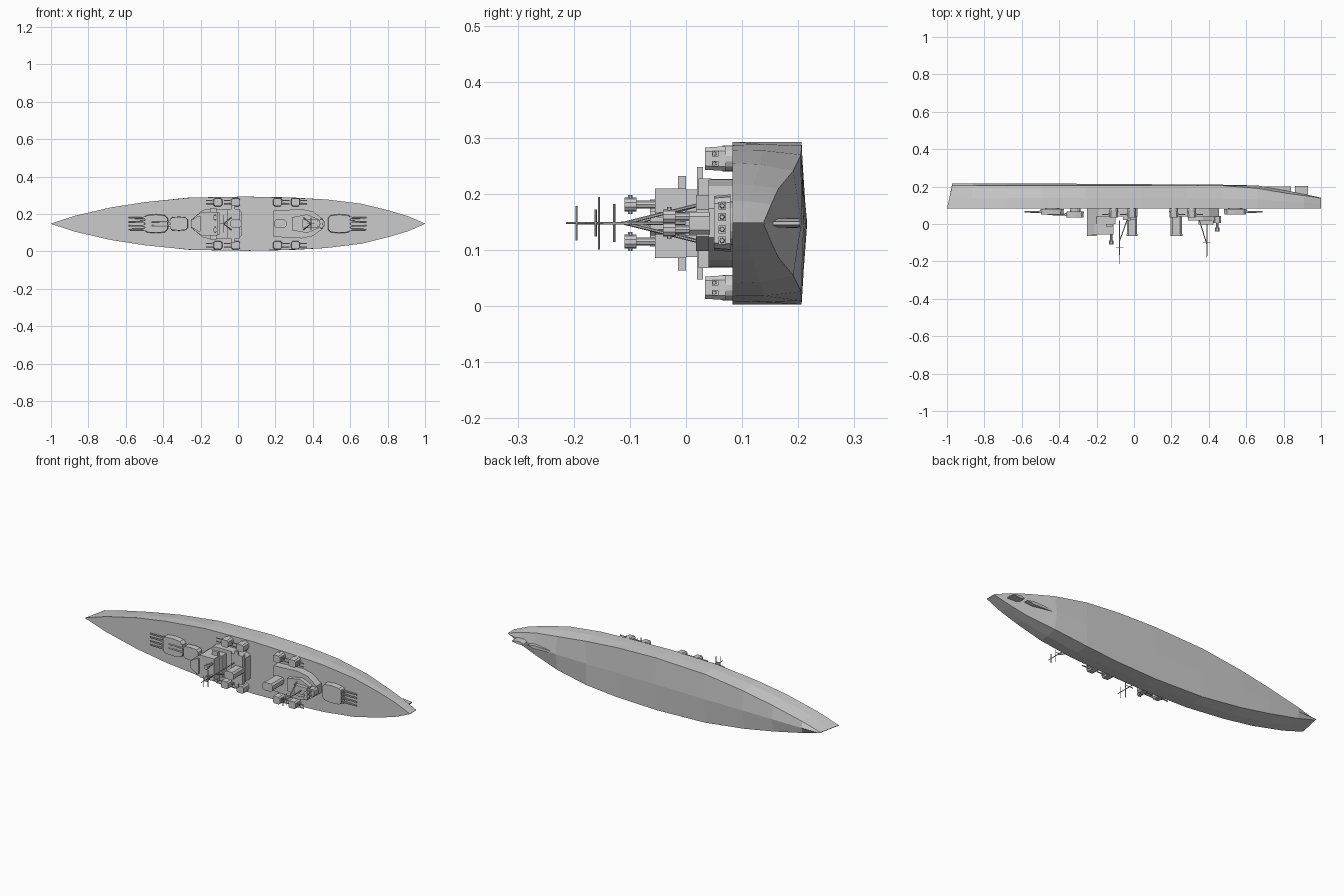
import bpy, bmesh, math
from mathutils import Vector

if "Cube" in bpy.data.objects:
    bpy.data.objects.remove(bpy.data.objects["Cube"])

CZ = 0.148  # ship centreline; deck faces -y, keel faces +y


def finish(name, bm):
    bmesh.ops.recalc_face_normals(bm, faces=bm.faces)
    me = bpy.data.meshes.new(name)
    bm.to_mesh(me)
    bm.free()
    ob = bpy.data.objects.new(name, me)
    bpy.context.collection.objects.link(ob)
    return ob


def prism(name, outline, y0, y1, top_scale=1.0):
    """Extrude an (x, z offset) outline from y0 (deck side) up to y1."""
    bm = bmesh.new()
    cx = sum(p[0] for p in outline) / len(outline)
    cb = sum(p[1] for p in outline) / len(outline)
    lo = [bm.verts.new((x, y0, CZ + b)) for x, b in outline]
    hi = [bm.verts.new((cx + (x - cx) * top_scale, y1, CZ + cb + (b - cb) * top_scale))
          for x, b in outline]
    n = len(outline)
    bm.faces.new(lo)
    bm.faces.new(hi)
    for i in range(n):
        bm.faces.new((lo[i], lo[(i + 1) % n], hi[(i + 1) % n], hi[i]))
    return finish(name, bm)


def sym(half):
    """Complete a half outline by mirroring it over the centreline."""
    return half + [(x, -b) for x, b in reversed(half) if b]


def box(name, x0, x1, half, y0, y1, b=0.0):
    return prism(name, [(x0, b - half), (x1, b - half), (x1, b + half), (x0, b + half)], y0, y1)


def rounded(x0, x1, half, c, b=0.0):
    """Outline of a rectangle with cut corners."""
    return [(x0 + c, b - half), (x1 - c, b - half), (x1, b - half + c), (x1, b + half - c),
            (x1 - c, b + half), (x0 + c, b + half), (x0, b + half - c), (x0, b - half + c)]


def rod(name, p, q, r, sides=6, r2=None):
    """Cylinder between two (x, y, z offset) points."""
    p, q = (Vector((v[0], v[1], CZ + v[2])) for v in (p, q))
    bm = bmesh.new()
    bmesh.ops.create_cone(bm, cap_ends=True, segments=sides, radius1=r,
                          radius2=r if r2 is None else r2, depth=(q - p).length)
    bm.transform((q - p).to_track_quat('Z', 'Y').to_matrix().to_4x4())
    bmesh.ops.translate(bm, verts=bm.verts, vec=(p + q) / 2)
    return finish(name, bm)


# Hull: x, deck half beam, chine half beam, chine y, keel y
stations = [(-1, .001, .001, .206, .216), (-.87, .043, .032, .206, .216),
            (-.68, .087, .072, .206, .216), (-.5, .115, .105, .206, .216),
            (-.26, .139, .135, .206, .215), (.04, .145, .145, .206, .213),
            (.28, .139, .138, .206, .211), (.47, .13, .122, .205, .21),
            (.66, .107, .093, .191, .206), (.81, .07, .062, .165, .18),
            (.91, .04, .034, .152, .16), (1, .001, .001, .138, .141)]
bm = bmesh.new()
rings = []
for i, (x, bd, bc, yc, yk) in enumerate(stations):
    rake = .028 if i == 0 else (.008 if i == 1 else 0)
    ym = .083 + (yc - .083) * .45
    mid = bd * .7 + bc * .3 + (.002 if 1 < i < 9 else 0)
    mid = min(mid, .145)
    half = [(x, .083, bd), (x + rake * .45, ym, mid), (x + rake, yc, bc)]
    ring = half + [(x + rake, yk, 0)] + [(a, y, -b) for a, y, b in reversed(half)]
    rings.append([bm.verts.new((a, y, CZ + b)) for a, y, b in ring])
for r, s in zip(rings, rings[1:]):
    for k in range(7):
        bm.faces.new((r[k], r[(k + 1) % 7], s[(k + 1) % 7], s[k]))
bm.faces.new(rings[0])
bm.faces.new(rings[-1])
finish("hull", bm)

# Skeg and rudder under the stern
prism("skeg", sym([(.56, 0), (.7, .006), (.8, .009), (.84, 0)]), .17, .2)
prism("rudder", sym([(.86, 0), (.88, .008), (.93, .003)]), .15, .203)


# Main gun turrets
def turret(name, x0, x1, half, y0, y1, offsets, length, d):
    cx = (x0 + x1) / 2
    rod(name + "_barbette", (cx, .086, 0), (cx, y0, 0), half * .75, 16)
    s = -d * (x1 - x0) / 2
    prism(name, sym([(cx - s, half * .72), (cx - s * .8, half * .92), (cx, half),
                     (cx + s * .75, half * .9), (cx + s, half * .6)]), y0, y1, .95)
    front = cx - s
    ym = (y0 + y1) / 2
    for b in offsets:
        rod(name + "_barrel", (front - d * .01, ym, b), (front + d * length, ym, b), .0055, 8, .0038)
        box(name + "_port", front - .006, front + .006, .007, ym + .007, ym - .007, b)


quad = (-.031, -.011, .011, .031)
turret("fore_turret", -.5, -.375, .051, .079, .05, quad, .085, -1)
turret("upper_turret", -.362, -.268, .038, .066, .036, (-.011, .011), .1, -1)
turret("aft_turret", .48, .602, .051, .079, .05, quad, .085, 1)

# Forward superstructure, bridge tower and midship deckhouse
prism("fore_deckhouse", sym([(-.25, .022), (-.19, .072), (-.165, .079), (.0, .079), (.018, .065)]),
      .085, .04)
prism("bridge_base", sym([(-.25, .02), (-.2, .06), (-.1, .06)]), .045, 0)
box("bridge_wing", -.15, -.115, .084, 0, -.014)
prism("bridge_tower", sym([(-.25, .02), (-.215, .05), (-.195, .062), (-.11, .062)]), 0, -.055)
prism("bridge_roof", sym([(-.25, .018), (-.21, .042), (-.2, .042)]), -.05, -.064)
box("midship_platform", -.06, .012, .08, .045, .022)
box("searchlight_wing", -.035, -.015, .1, .03, .02)

# Funnels with rims
for x0, x1 in ((-.038, .016), (.196, .256)):
    prism("funnel", rounded(x0, x1, .02, .009), .085, -.06)
    prism("funnel_rim", rounded(x0 - .002, x1 + .002, .022, .01), -.054, -.064)

# Aft superstructure
prism("aft_deckhouse", sym([(.19, .07), (.34, .078), (.4, .066), (.455, .026)]), .085, .04)
prism("aft_upper_house", sym([(.29, .035), (.37, .05), (.43, .024)]), .042, .018)
box("aft_control_house", .345, .425, .022, .02, -.002)
prism("aft_director_base", rounded(.425, .465, .02, .008), .042, .005)


# Fire control directors
def director(x, y, b, base):
    rod("director_pedestal", (x, base, b), (x, y, b), .007, 8)
    rod("director_drum", (x, y + .011, b), (x, y - .011, b), .0125, 10)
    rod("director_arm", (x, y, b - .017), (x, y, b + .017), .004, 6)


for b in (-.033, .033):
    director(-.122, -.099, b, -.05)
    director(.445, -.03, b * .35, .01)


# Secondary twin gun turrets along both sides
def side_gun(x, b, d):
    rod("side_gun_ring", (x, .086, b), (x, .065, b), .023, 14)
    prism("side_gun_house", rounded(x - .024, x + .024, .022, .008, b), .07, .034, .9)
    for o in (-.009, .009):
        rod("side_gun_barrel", (x + d * .018, .052, b + o), (x + d * .062, .05, b + o), .0035)
        box("side_gun_port", x + d * .018, x + d * .027, .005, .058, .046, b + o)


for s in (-1, 1):
    for x, d in ((-.108, -1), (-.012, -1), (.212, 1), (.308, 1)):
        side_gun(x, s * .115, d)


# Tripod masts with yards and aerial bars
def mast(x, base, top, foot, yards):
    rod("mast_pole", (x, base, 0), (x, top, 0), .0035, 6, .0018)
    for s in (-1, 1):
        rod("mast_leg", (x + foot, .035, s * .036), (x, base - .11, 0), .003)
    for y, half in yards:
        rod("mast_yard", (x, y, -half), (x, y, half), .002)
    y = yards[0][0] + .03
    rod("mast_aerial", (x - .02, y, 0), (x + .02, y, 0), .002)


mast(-.077, .02, -.214, .045, ((-.155, .047), (-.195, .031)))
mast(.39, .0, -.18, -.045, ((-.128, .034), (-.161, .024)))
